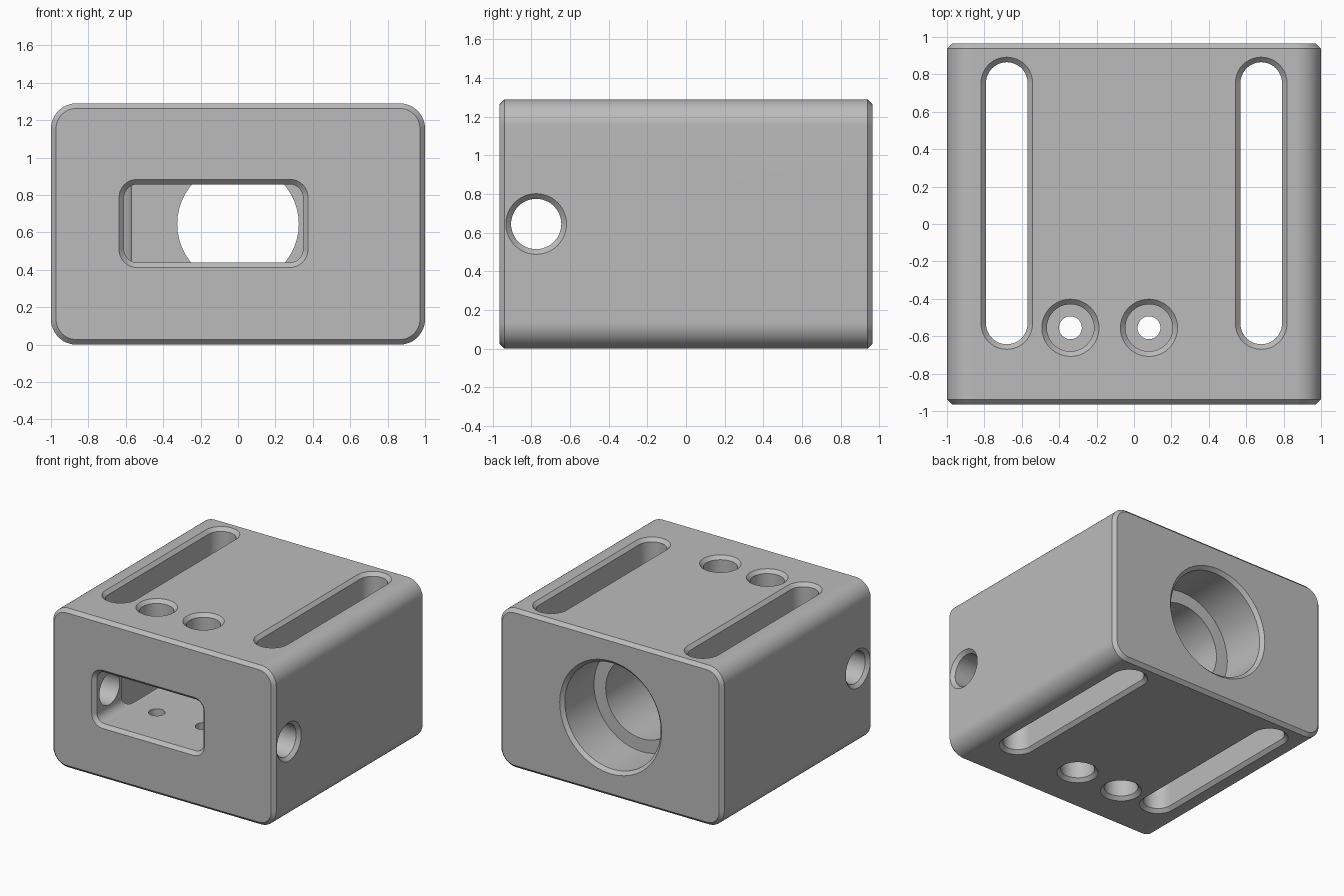
import bpy, bmesh, math
from mathutils import Vector

cube = bpy.data.objects.get("Cube")
if cube:
    bpy.data.objects.remove(cube, do_unlink=True)

WIDTH, DEPTH, HEIGHT = 2.0, 1.93, 1.29
BACK, MID = DEPTH / 2, HEIGHT / 2
CH = 0.027      # edge chamfer
OVER = 0.1      # how far cutters reach past a face
STEPS = 12      # segments per quarter arc

grey = bpy.data.materials.new("machined_grey")
grey.use_nodes = True
grey.diffuse_color = (0.5, 0.5, 0.5, 1)
grey.node_tree.nodes["Principled BSDF"].inputs["Base Color"].default_value = (0.5, 0.5, 0.5, 1)


def rounded_outline(half_w, half_h, radius):
    """Arc centres and directions around a rounded rectangle."""
    outline = []
    for q, (sx, sy) in enumerate([(1, 1), (-1, 1), (-1, -1), (1, -1)]):
        centre = Vector((sx * (half_w - radius), sy * (half_h - radius)))
        for i in range(STEPS + 1):
            a = (q + i / STEPS) * math.pi / 2
            item = (centre, Vector((math.cos(a), math.sin(a))))
            if not outline or (item[0] + item[1] - sum(outline[-1], Vector((0, 0)))).length > 1e-5:
                outline.append(item)
    if (sum(outline[0], Vector((0, 0))) - sum(outline[-1], Vector((0, 0)))).length < 1e-5:
        outline.pop()
    return outline


def loft(name, axis, centre, size, radius, sections):
    """Sweep a rounded rectangle along an axis; sections are (position, offset)."""
    place = {"x": lambda u, v, t: (t, u, v),
             "y": lambda u, v, t: (u, t, v),
             "z": lambda u, v, t: (u, v, t)}[axis]
    outline = rounded_outline(size[0], size[1], radius)
    bm = bmesh.new()
    rings = []
    for t, off in sections:
        pts = [c + d * (radius + off) + Vector(centre) for c, d in outline]
        rings.append([bm.verts.new(place(p.x, p.y, t)) for p in pts])
    n = len(outline)
    for a, b in zip(rings, rings[1:]):
        for i in range(n):
            j = (i + 1) % n
            bm.faces.new((a[i], a[j], b[j], b[i]))
    bm.faces.new(rings[0])
    bm.faces.new(rings[-1])
    bmesh.ops.recalc_face_normals(bm, faces=bm.faces)
    mesh = bpy.data.meshes.new(name)
    bm.to_mesh(mesh)
    bm.free()
    mesh.materials.append(grey)
    obj = bpy.data.objects.new(name, mesh)
    bpy.context.collection.objects.link(obj)
    return obj


def through(lo, hi):
    """Sections of a through cut, chamfered at both mouths."""
    return [(lo - OVER, CH + OVER), (lo + CH, 0), (hi - CH, 0), (hi + OVER, CH + OVER)]


# Main block: rounded long edges, chamfered front and back
body = loft("housing_block", "y", (0, MID), (WIDTH / 2, MID), 0.136,
            [(-BACK, -CH), (-BACK + CH, 0), (BACK - CH, 0), (BACK, -CH)])

cutters = []

# Front window pocket
POCKET_END = -0.13
cutters.append(loft("window_cutter", "y", (-0.131, 0.648), (0.478, 0.209), 0.07,
                    [(-BACK - OVER, CH + OVER), (-BACK + CH, 0), (POCKET_END, 0)]))

# Stepped round bore from the back
STEP = BACK - 0.4
cutters.append(loft("bore_cutter", "y", (0, MID), (0.43, 0.43), 0.43,
                    [(BACK + OVER, CH + OVER), (BACK - CH, 0), (STEP, 0),
                     (STEP, -0.105), (POCKET_END - 0.004, -0.105)]))

# Long slots through top and bottom
for x in (-0.68, 0.68):
    cutters.append(loft("slot_cutter", "z", (x, 0.111), (0.111, 0.754), 0.111,
                        through(0, HEIGHT)))

# Screw holes, counterbored from top and bottom
SINK, SMALL = 0.27, -0.065
for x in (-0.34, 0.08):
    ends = through(0, HEIGHT)
    neck = [(SINK, 0), (SINK, SMALL), (HEIGHT - SINK, SMALL), (HEIGHT - SINK, 0)]
    cutters.append(loft("screw_hole_cutter", "z", (x, -0.555), (0.126, 0.126), 0.126,
                        ends[:2] + neck + ends[2:]))

# Cross hole through both sides
cutters.append(loft("cross_hole_cutter", "x", (-0.775, MID), (0.13, 0.13), 0.13,
                    through(-WIDTH / 2, WIDTH / 2)))

# Cut everything out of the block
bpy.ops.object.select_all(action="DESELECT")
body.select_set(True)
bpy.context.view_layer.objects.active = body
for cutter in cutters:
    cutter.hide_render = True
    mod = body.modifiers.new("cut", "BOOLEAN")
    mod.operation = "DIFFERENCE"
    mod.solver = "EXACT"
    mod.object = cutter
    bpy.ops.object.modifier_apply(modifier=mod.name)
    bpy.data.objects.remove(cutter, do_unlink=True)

# Smooth curved walls, crisp chamfers
bpy.ops.object.shade_smooth_by_angle(angle=math.radians(30))
weighted = body.modifiers.new("flat_faces", "WEIGHTED_NORMAL")
weighted.keep_sharp = True
